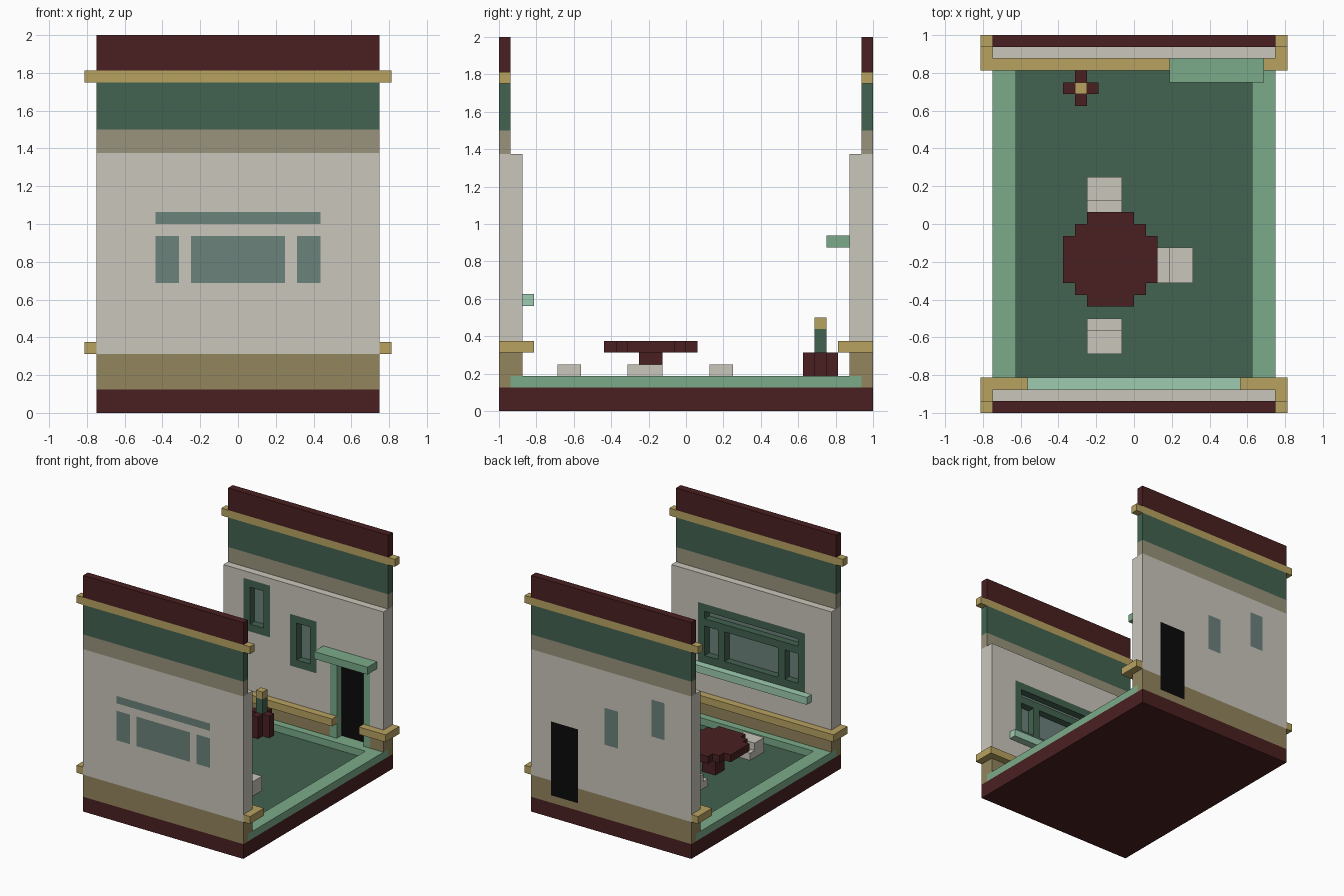
import bpy

if "Cube" in bpy.data.objects:
    bpy.data.objects.remove(bpy.data.objects["Cube"])

U = 1 / 16  # the whole model sits on a 1/16 unit block grid


def lin(c):
    c /= 255
    return c / 12.92 if c <= 0.04045 else ((c + 0.055) / 1.055) ** 2.4


COLOURS = {
    "dark_red": (74, 32, 33), "gold": (184, 162, 97), "dark_green": (66, 98, 80),
    "taupe": (152, 147, 124), "cream": (202, 198, 187), "olive": (146, 133, 92),
    "leaf_green": (123, 171, 138), "mint": (159, 204, 177),
    "glass": (108, 130, 123), "black": (10, 10, 10),
}
MATS = {}
for key, rgb in COLOURS.items():
    MATS[key] = bpy.data.materials.new(key)
    MATS[key].diffuse_color = (*[lin(c) for c in rgb], 1)


def blocks(name, boxes, flip_y=False):
    """Union of coloured boxes (x0,x1,y0,y1,z0,z1,colour); later boxes win, None carves."""
    if flip_y:
        boxes = [(a, b, -d, -c, e, f, m) for a, b, c, d, e, f, m in boxes]
    cuts = [sorted({v for b in boxes for v in b[2 * a:2 * a + 2]}) for a in range(3)]
    cell = {}
    for b in boxes:
        r = [range(cuts[a].index(b[2 * a]), cuts[a].index(b[2 * a + 1])) for a in range(3)]
        for i in r[0]:
            for j in r[1]:
                for k in r[2]:
                    cell[i, j, k] = b[6]
    verts, faces, mats = {}, [], []
    used = sorted({m for m in cell.values() if m})
    for pos, m in cell.items():
        if not m:
            continue
        for a in range(3):
            b, c = (a + 1) % 3, (a + 2) % 3
            for side in (0, 1):
                n = list(pos)
                n[a] += 2 * side - 1
                if cell.get(tuple(n)):
                    continue
                quad = []
                for db, dc in ((0, 0), (1, 0), (1, 1), (0, 1)):
                    p = list(pos)
                    p[a] += side
                    p[b] += db
                    p[c] += dc
                    quad.append(verts.setdefault(tuple(p), len(verts)))
                faces.append(quad if side else quad[::-1])
                mats.append(used.index(m))
    me = bpy.data.meshes.new(name)
    me.from_pydata([[cuts[a][p[a]] * U for a in range(3)] for p in verts], [], faces)
    for m in used:
        me.materials.append(MATS[m])
    for poly, m in zip(me.polygons, mats):
        poly.material_index = m
    ob = bpy.data.objects.new(name, me)
    bpy.context.collection.objects.link(ob)
    return ob


# Base slab, recessed floor and its raised border
blocks("base", [(-12, 12, -16, 16, 0, 2, "dark_red")])
blocks("floor", [(-10, 10, -13, 13, 2, 2.05, "dark_green")])
blocks("floor_border", [(-12, 12, -15, 15, 2, 3, "leaf_green"),
                        (-10, 10, -13, 13, 2, 3, None)])

# Wall shell shared by front and back (written for the back, +y)
WALL = [
    (-12, 12, 15, 16, 2, 5, "olive"), (-12, 12, 14, 15, 3, 5, "olive"),
    (-12, 12, 14, 16, 5, 22, "cream"),
    (-12, 12, 15, 16, 22, 24, "taupe"), (-12, 12, 15, 16, 24, 28, "dark_green"),
    (-13, 13, 15, 16, 28, 29, "gold"), (-12, 12, 15, 16, 29, 32, "dark_red"),
]


def pane(x0, x1, z0, z1, colour="glass"):
    """Opening on the room side, flush pane on the outside."""
    return [(x0, x1, 14, 15, z0, z1, None), (x0, x1, 15, 16, z0, z1, colour)]


# Front wall with a wide three-part window and a transom
front = WALL + [(-8, 8, 14, 15, 10, 18, "dark_green")]
for x0, x1 in ((-7, -5), (-4, 4), (5, 7)):
    front += pane(x0, x1, 11, 15)
front += pane(-7, 7, 16, 17)
blocks("front_wall", front, flip_y=True)

# Back wall with two small windows and a framed door
back = list(WALL)
for x, z in ((-7, 15), (0, 12)):
    back += [(x - 2, x + 2, 14, 15, z - 1, z + 6, "dark_green")] + pane(x - 1, x + 1, z, z + 5)
back += [(4, 10, 14, 15, 3, 14, "leaf_green")] + pane(5, 9, 3, 13, "black")
blocks("back_wall", back)

# Gold rails wrapping the inside and ends of each wall
RAIL = [(-13, 13, 13, 16, 5, 6, "gold"), (-12, 12, 14, 16, 5, 6, None)]
blocks("front_rail", RAIL, flip_y=True)
blocks("back_rail", RAIL + [(5, 9, 13, 14, 5, 6, None)])

# Window sill and door canopy
blocks("window_sill", [(-9, 9, 13, 14, 9, 10, "mint")], flip_y=True)
blocks("door_canopy", [(3, 11, 12, 14, 14, 15, "leaf_green")])

# Round stepped table
blocks("table", [
    (-4, 0, -7, 1, 5, 6, "dark_red"), (-5, 1, -6, 0, 5, 6, "dark_red"),
    (-6, 2, -5, -1, 5, 6, "dark_red"), (-3, -1, -4, -2, 2.05, 5, "dark_red"),
])

# Three stools, low step towards the table
blocks("stool_back", [(-4, -1, 1, 2, 2.05, 3, "cream"), (-4, -1, 2, 4, 2.05, 4, "cream")])
blocks("stool_front", [(-4, -1, -9, -8, 2.05, 3, "cream"), (-4, -1, -11, -9, 2.05, 4, "cream")])
blocks("stool_right", [(2, 3, -5, -2, 2.05, 3, "cream"), (3, 5, -5, -2, 2.05, 4, "cream")])

# Cross-shaped stand with a bottle
blocks("bottle_stand", [(-6, -3, 11, 12, 2.05, 5, "dark_red"), (-5, -4, 10, 13, 2.05, 5, "dark_red")])
blocks("bottle", [(-5, -4, 11, 12, 5, 7, "dark_green"), (-5, -4, 11, 12, 7, 8, "gold")])

for m in bpy.data.materials:
    if m.users and not m.is_grease_pencil:
        m.use_nodes = True
        m.node_tree.nodes["Principled BSDF"].inputs["Base Color"].default_value = m.diffuse_color
